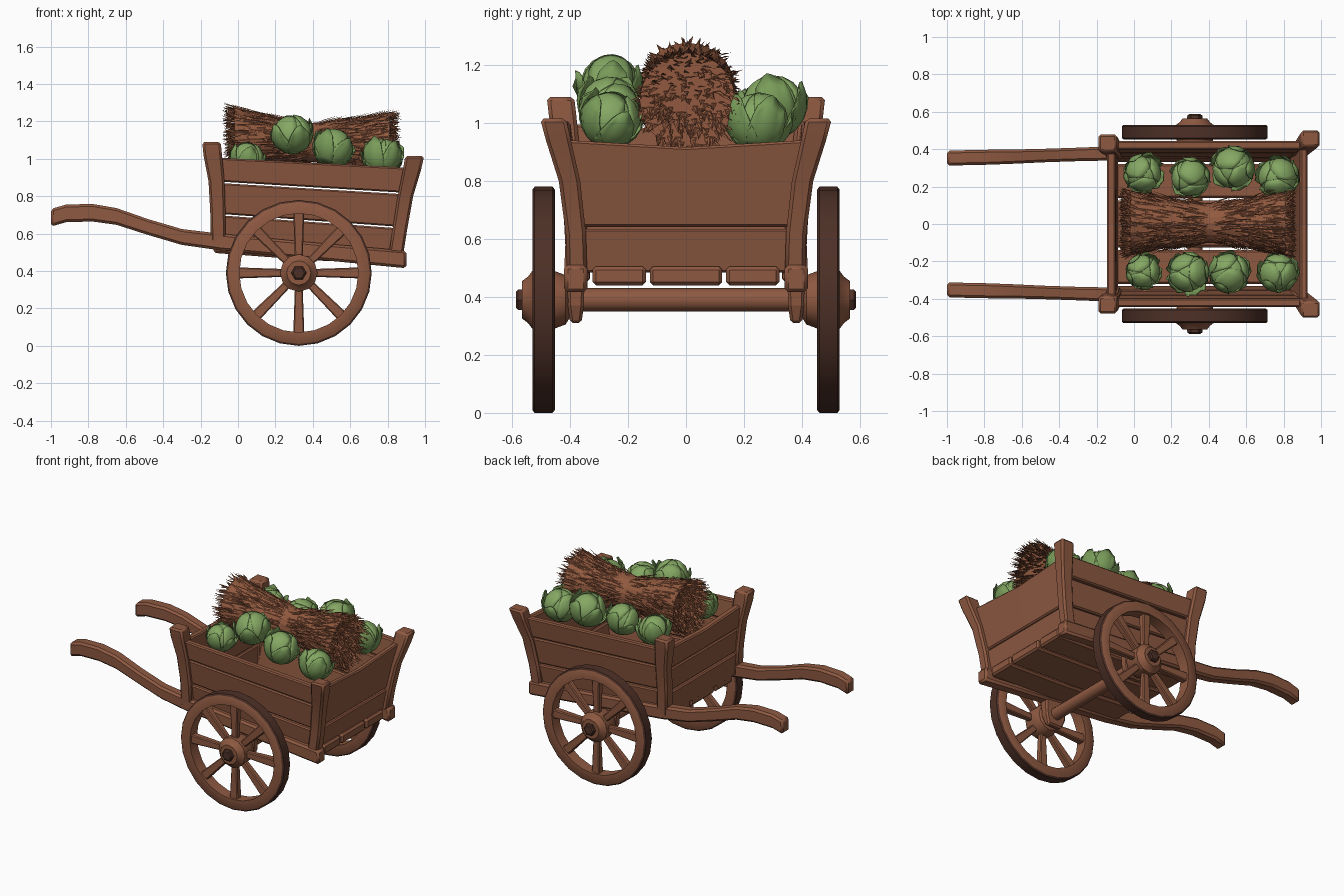
import bpy, bmesh, math, random
from mathutils import Vector as V, Matrix

if "Cube" in bpy.data.objects:
    bpy.data.objects.remove(bpy.data.objects["Cube"])

random.seed(4)
PI = math.pi


def material(name, rgb):
    m = bpy.data.materials.new(name)
    m.diffuse_color = (*rgb, 1)
    m.use_nodes = True
    m.node_tree.nodes["Principled BSDF"].inputs["Base Color"].default_value = m.diffuse_color
    return m


WOOD = material("brown wood", (0.27, 0.10, 0.053))
DARK = material("dark worn wood", (0.075, 0.03, 0.02))
HAY = material("red brown hay", (0.29, 0.102, 0.05))
GREEN = material("cabbage green", (0.235, 0.39, 0.125))
LEAF = material("leaf green", (0.19, 0.33, 0.10))


def finish(bm, name, mats, bevel=0, smooth=None, closed=True):
    if closed:
        bmesh.ops.recalc_face_normals(bm, faces=bm.faces)
    me = bpy.data.meshes.new(name)
    bm.to_mesh(me)
    bm.free()
    ob = bpy.data.objects.new(name, me)
    bpy.context.collection.objects.link(ob)
    for m in mats:
        me.materials.append(m)
    if smooth:
        bpy.ops.object.select_all(action='DESELECT')
        ob.select_set(True)
        bpy.context.view_layer.objects.active = ob
        bpy.ops.object.shade_smooth_by_angle(angle=math.radians(smooth))
    if bevel:
        mod = ob.modifiers.new("soft edges", 'BEVEL')
        mod.width, mod.segments, mod.limit_method = bevel, 1, 'ANGLE'
    return ob


def loft(bm, sections):
    """Skin a closed solid through four-cornered sections."""
    rings = [[bm.verts.new(p) for p in s] for s in sections]
    for a, b in zip(rings, rings[1:]):
        for i in range(4):
            bm.faces.new((a[i], a[i - 1], b[i - 1], b[i]))
    bm.faces.new(rings[0])
    bm.faces.new(rings[-1])


def beam(bm, path, u, v):
    """Sweep a rectangle with half axes u, v along path; path items are (x, y, z, scale)."""
    u, v = V(u), V(v)
    loft(bm, [[V(p[:3]) + (u * a + v * b) * p[3]
               for a, b in ((-1, -1), (1, -1), (1, 1), (-1, 1))] for p in path])


def panel(bm, bl, br, tl, tr, depth, cuts, dip=0):
    """Row of planks filling a quad, split at the given height fractions."""
    bl, br, tl, tr, d = V(bl), V(br), V(tl), V(tr), V(depth)
    for k, (f0, f1) in enumerate(zip(cuts, cuts[1:])):
        secs = []
        inset = d * (0.12 * (k % 2))
        for t in (0, 0.5, 1):
            lo, hi = bl.lerp(br, t), tl.lerp(tr, t)
            a, b = lo.lerp(hi, f0 + 0.008), lo.lerp(hi, f1 - 0.008)
            if t == 0.5 and f1 == 1:
                b.z -= dip
            secs.append([a + inset, a + d, b + d, b + inset])
        loft(bm, secs)


def lathe(bm, profile, n, centre):
    """Revolve (y, radius) points about the y axis."""
    rings = [[bm.verts.new(V(centre) + V((r * math.cos(2 * PI * i / n), y, r * math.sin(2 * PI * i / n))))
              for i in range(n)] for y, r in profile]
    for a, b in zip(rings, rings[1:]):
        for i in range(n):
            bm.faces.new((a[i], a[i - 1], b[i - 1], b[i]))
    return rings


# Cart box: sides, ends and floor
for s, nm in ((-1, "front"), (1, "back")):
    bm = bmesh.new()
    panel(bm, (-0.11, s * .375, .53), (.84, s * .375, .45), (-0.12, s * .445, 1.01), (.93, s * .445, .955),
          (0, -s * .045, 0), (0, .36, .72, 1))
    finish(bm, nm + "_side_planks", [WOOD], .008)
bm = bmesh.new()
panel(bm, (.85, -.35, .48), (.85, .35, .48), (.935, -.42, .945), (.935, .42, .945), (-.045, 0, 0), (0, .34, 1), .025)
finish(bm, "tail_board", [WOOD], .008)
bm = bmesh.new()
panel(bm, (-.13, -.35, .53), (-.13, .35, .53), (-.145, -.41, 1.0), (-.145, .41, 1.0), (.045, 0, 0), (0, .33, .67, 1), .02)
finish(bm, "head_board", [WOOD], .008)
bm = bmesh.new()
for y, w in ((-.23, .092), (0, .125), (.23, .092)):
    beam(bm, [(-.13, y, .53, 1), (.4, y, .49, 1), (.875, y, .472, 1)], (0, w, 0), (0, 0, .033))
finish(bm, "floor_planks", [WOOD], .012)

# Curved corner posts, shafts and axle blocks
for s, nm in ((-1, "front"), (1, "back")):
    bm = bmesh.new()
    beam(bm, [(-.105, s * .375, .53, .9), (-.108, s * .385, .72, .9), (-.115, s * .405, .88, .95),
              (-.135, s * .425, 1.02, 1.1), (-.142, s * .433, 1.09, 1.1)], (.045, 0, 0), (0, .043, 0))
    beam(bm, [(.84, s * .375, .46, .85), (.865, s * .38, .62, .85), (.895, s * .402, .8, .9),
              (.93, s * .44, .94, 1.05), (.945, s * .458, 1.015, 1.1)], (.046, 0, 0), (0, .041, 0))
    finish(bm, nm + "_corner_posts", [WOOD], .012, 35)
    bm = bmesh.new()
    beam(bm, [(-1, s * .352, .685, 1), (-.92, s * .354, .708, 1), (-.78, s * .357, .712, 1), (-.65, s * .36, .692, .95),
              (-.48, s * .366, .635, .9), (-.3, s * .372, .582, .9), (-.1, s * .378, .556, .95),
              (.4, s * .38, .508, .95), (.9, s * .38, .462, 1)], (0, .04, 0), (0, 0, .047))
    finish(bm, nm + "_shaft", [WOOD], .013, 35)
    bm = bmesh.new()
    beam(bm, [(.325, s * .38, .31, .7), (.325, s * .38, .37, 1), (.325, s * .38, .49, 1.1)], (.075, 0, 0), (0, .028, 0))
    finish(bm, nm + "_axle_block", [WOOD], .01)

# Axle rod
bm = bmesh.new()
for ring in lathe(bm, [(-.44, .04), (.44, .04)], 12, (.325, 0, .39)):
    bm.faces.new(ring)
finish(bm, "axle", [WOOD], 0, 40)

# Wheels: rim with dark tread, spokes, hub and nut
for s, nm in ((-1, "front"), (1, "back")):
    c = V((.325, 0, .39))
    bm = bmesh.new()
    lathe(bm, [(s * .452, .318), (s * .452, .38), (s * .46, .39), (s * .522, .39), (s * .53, .38),
               (s * .53, .318), (s * .452, .318)], 24, c)
    bmesh.ops.remove_doubles(bm, verts=bm.verts, dist=1e-5)
    bm.normal_update()
    for f in bm.faces:
        d = f.calc_center_median() - c
        d.y = 0
        f.material_index = int(d.length > .378)
    finish(bm, nm + "_wheel_rim", [WOOD, DARK], 0, 40)

    bm = bmesh.new()
    for k in range(8):
        a = k * PI / 4
        r, t = V((math.cos(a), 0, math.sin(a))), V((-math.sin(a), 0, math.cos(a)))
        beam(bm, [(*(c + r * q + V((0, s * .49, 0))), w) for q, w in ((.06, .75), (.33, 1.1))],
             t * .027, (0, .022, 0))
    finish(bm, nm + "_wheel_spokes", [WOOD], .006)

    bm = bmesh.new()
    rings = lathe(bm, [(s * y, r) for y, r in ((.40, .06), (.415, .085), (.455, .1), (.53, .1), (.545, .08), (.565, .065))], 12, c)
    bm.faces.new(rings[0])
    bm.faces.new(rings[-1])
    finish(bm, nm + "_wheel_hub", [WOOD], 0, 30)

    bm = bmesh.new()
    rings = lathe(bm, [(s * .55, .042), (s * .58, .04), (s * .587, .03)], 6, c)
    bm.faces.new(rings[0])
    bm.faces.new(rings[-1])
    finish(bm, nm + "_axle_nut", [DARK])


# Hay sheaf: pinched core covered in pointed straws
def hay_axis(x):
    return V((x, .005, 1.105 - .04 * (x + .05) + .015 * abs(x - .4)))


def hay_radius(x):
    t = min(1, abs(x - .4) / .42)
    return .105 + .062 * t ** 1.3


def straw(bm, base, direction, normal, length, width):
    d = direction.normalized()
    side = d.cross(normal).normalized() * width
    n = normal.normalized() * width * .5
    a, b, top = bm.verts.new(base - side), bm.verts.new(base + side), bm.verts.new(base + n + d * length * .3)
    tip = bm.verts.new(base + d * length)
    for f in ((a, top, tip), (top, b, tip), (a, b, top), (b, a, tip)):
        bm.faces.new(f)


bm = bmesh.new()
core = []
for k in range(13):
    x = -.02 + .83 * k / 12
    core.append([bm.verts.new(hay_axis(x) + hay_radius(x) * V((0, math.cos(i * PI / 10), math.sin(i * PI / 10))))
                 for i in range(20)])
for a, b in zip(core, core[1:]):
    for i in range(20):
        bm.faces.new((a[i], a[i - 1], b[i - 1], b[i]))
bm.faces.new(core[0])
bm.faces.new(core[-1])
for k in range(1100):  # straws lying along the sides
    x = random.uniform(-.01, .80)
    a = random.uniform(0, 2 * PI)
    n = V((0, math.cos(a), math.sin(a)))
    out = 1 if x > .4 else -1
    length = min(random.uniform(.07, .17), max(.05, .87 - x if out > 0 else x + .085))
    straw(bm, hay_axis(x) + n * hay_radius(x), V((out, 0, 0)) + n * random.uniform(.05, .32)
          + V((0, random.uniform(-.15, .15), random.uniform(-.1, .1))), n, length, random.uniform(.005, .010))
for k in range(560):  # straws bristling from both ends
    x, out = random.choice(((-.02, -1), (.81, 1)))
    a, q = random.uniform(0, 2 * PI), math.sqrt(random.random())
    n = V((0, math.cos(a), math.sin(a)))
    straw(bm, hay_axis(x) + n * hay_radius(x) * q, V((out * .8, 0, -.35)) + n * .5 * q
          + V((0, random.uniform(-.4, .4), random.uniform(-.3, .3))), V((out * .4, 0, 1)),
          random.uniform(.04, .07), random.uniform(.007, .012))
finish(bm, "hay_sheaf", [HAY])


# Cabbages: round heads wrapped in cupped leaves
def leaf(bm, mat, r, az, half, e0, e1, flare, mi):
    grid = []
    for j in range(6):
        v = j / 5
        el = math.radians(e0 + (e1 - e0) * v)
        w = half * (.45 + .55 * math.sin(PI * (.15 + .75 * v)))
        row = []
        for i in range(7):
            u = i / 3 - 1
            e = el - abs(u) ** 2 * v * .35
            rad = r * (1.03 + flare * v ** 2 * (1 + .25 * math.cos(u * 5)) + .02 * (1 - abs(u)))
            a = az + u * w / max(.35, math.cos(e))
            row.append(bm.verts.new(mat @ V((rad * math.cos(e) * math.cos(a), rad * math.cos(e) * math.sin(a), rad * math.sin(e)))))
        grid.append(row)
    for p, q in zip(grid, grid[1:]):
        for i in range(6):
            bm.faces.new((p[i], p[i + 1], q[i + 1], q[i])).material_index = mi


CABBAGES = ((.05, -.255, 1.0, .085), (.29, -.26, 1.13, .1), (.51, -.26, 1.055, .1), (.77, -.26, 1.01, .095),
            (.05, .27, 1.03, .092), (.30, .25, 1.03, .095), (.53, .30, 1.055, .105), (.77, .25, 1.0, .1))
for k, (x, y, z, r) in enumerate(CABBAGES):
    bm = bmesh.new()
    tilt = Matrix.Rotation(random.uniform(-.45, .45), 4, 'X') @ Matrix.Rotation(random.uniform(-.45, .45), 4, 'Y')
    m = Matrix.Translation((x, y, z)) @ tilt @ Matrix.Rotation(random.uniform(0, 6), 4, 'Z')
    bmesh.ops.create_uvsphere(bm, u_segments=16, v_segments=10, radius=r, matrix=m)
    for i in range(3):
        leaf(bm, m, r * (1 + .012 * i), i * 2.1, .85, -30, 78, .0, 0)
    for i in range(5):
        leaf(bm, m, r * 1.02, i * 1.26 + .5, .62, -75, random.uniform(15, 40), random.uniform(.1, .26), 1)
    ob = finish(bm, f"cabbage_{k + 1}", [GREEN, LEAF], 0, 45, False)
    mod = ob.modifiers.new("leaf thickness", 'SOLIDIFY')
    mod.thickness = .004
